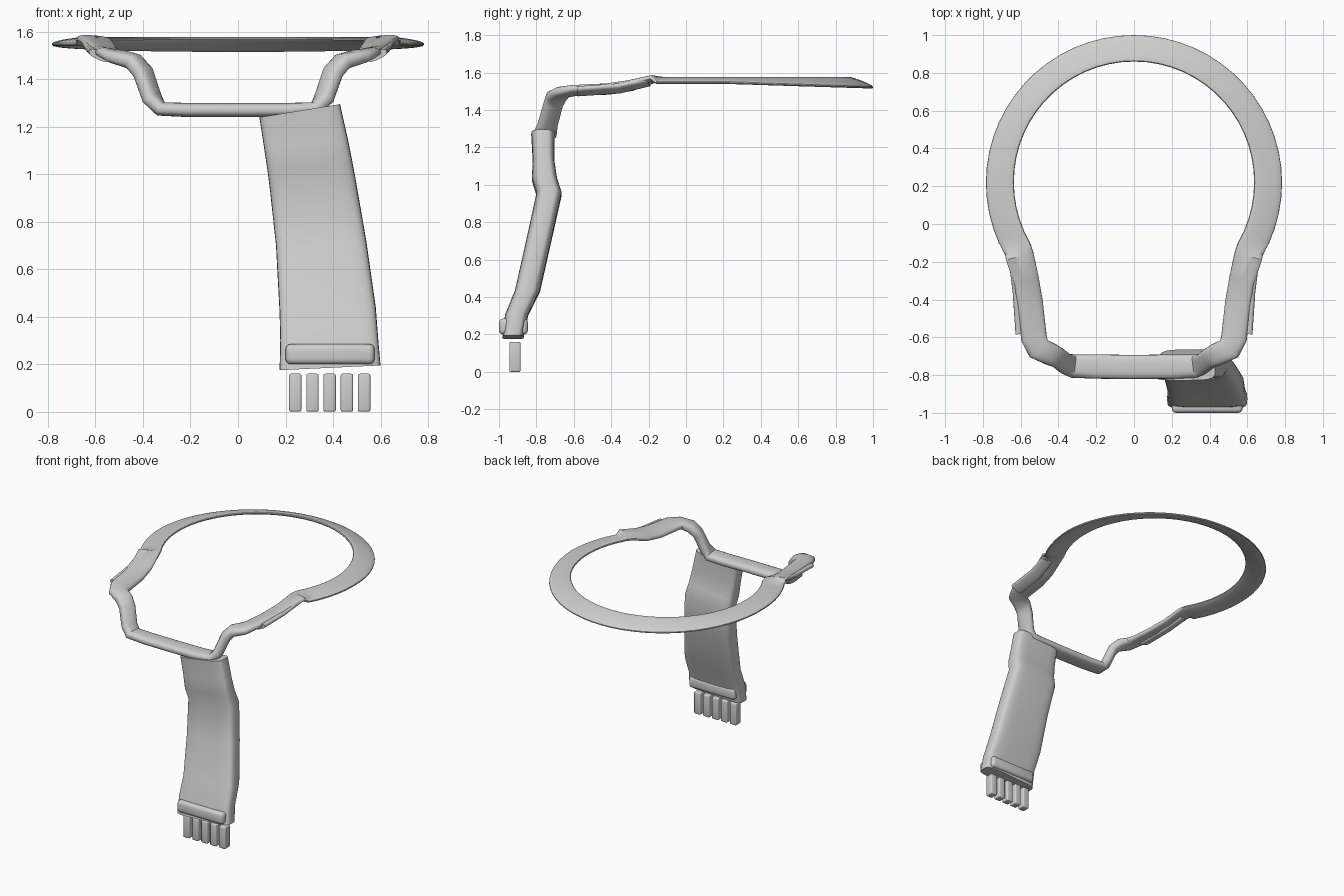
import bpy, bmesh, math
from mathutils import Vector

cube = bpy.data.objects.get("Cube")
if cube:
    bpy.data.objects.remove(cube, do_unlink=True)

wool = bpy.data.materials.new("light_grey_wool")
wool.use_nodes = True
GREY = (0.62, 0.62, 0.61, 1)
wool.diffuse_color = GREY
wool.node_tree.nodes["Principled BSDF"].inputs["Base Color"].default_value = GREY


def finish(name, bm, angle=40):
    bmesh.ops.recalc_face_normals(bm, faces=bm.faces)
    mesh = bpy.data.meshes.new(name)
    bm.to_mesh(mesh)
    bm.free()
    mesh.materials.append(wool)
    obj = bpy.data.objects.new(name, mesh)
    bpy.context.collection.objects.link(obj)
    bpy.ops.object.select_all(action='DESELECT')
    obj.select_set(True)
    bpy.context.view_layer.objects.active = obj
    bpy.ops.object.shade_smooth_by_angle(angle=math.radians(angle))
    return obj


def section(center, side, up, width, thick, power, sides=20):
    """Superellipse cross-section."""
    ring = []
    for i in range(sides):
        a = 2 * math.pi * i / sides
        c, s = math.cos(a), math.sin(a)
        u = math.copysign(abs(c) ** power, c) * width / 2
        v = math.copysign(abs(s) ** power, s) * thick / 2
        ring.append(Vector(center) + side * u + up * v)
    return ring


def loft(name, rings, closed=False):
    bm = bmesh.new()
    loops = [[bm.verts.new(p) for p in ring] for ring in rings]
    n = len(loops[0])
    for k in range(len(loops) if closed else len(loops) - 1):
        a, b = loops[k], loops[(k + 1) % len(loops)]
        for i in range(n):
            j = (i + 1) % n
            bm.faces.new((a[i], a[j], b[j], b[i]))
    if not closed:
        bm.faces.new(loops[0])
        bm.faces.new(loops[-1])
    return finish(name, bm)


def sweep(name, stations, closed=False):
    """Stations: x, y, z, width, thickness, tilt in degrees (outer edge down)."""
    pts = [Vector(s[:3]) for s in stations]
    n, rings = len(pts), []
    for k, (x, y, z, w, t, tilt) in enumerate(stations):
        before = pts[(k - 1) % n] if closed or k else pts[k]
        after = pts[(k + 1) % n] if closed or k < n - 1 else pts[k]
        tan = ((after - pts[k]).normalized() + (pts[k] - before).normalized()).normalized()
        side = tan.cross(Vector((0, 0, 1))).normalized()
        up = side.cross(tan)
        if side.dot(Vector((x, y, 0))) < 0:
            side = -side
        r = math.radians(tilt)
        s2 = side * math.cos(r) - up * math.sin(r)
        u2 = up * math.cos(r) + side * math.sin(r)
        rings.append(section(pts[k], s2, u2, w, t, 0.75))
    return loft(name, rings, closed)


def rounded_box(name, lo, hi, bevel):
    bm = bmesh.new()
    bmesh.ops.create_cube(bm, size=1)
    for v in bm.verts:
        v.co = [(a + b) / 2 + c * (b - a) for a, b, c in zip(lo, hi, v.co)]
    bmesh.ops.bevel(bm, geom=bm.edges[:], offset=bevel, segments=3,
                    profile=0.5, affect='EDGES')
    return finish(name, bm)


# Neck loop: round back, narrowing straps, bends and the low front band
half = []
for i in range(21):
    a = math.radians(90 - 6 * i)
    back = max(0, math.sin(a))
    half.append((0.71 * math.cos(a), 0.22 + 0.71 * math.sin(a),
                 1.558 - 0.012 * back, 0.15, 0.026, 9 + 12 * back))
half += [
    (0.605, -0.17, 1.567, 0.15, 0.035, -5),
    (0.57, -0.30, 1.53, 0.14, 0.042, -14),
    (0.55, -0.42, 1.512, 0.14, 0.045, -14),
    (0.53, -0.60, 1.504, 0.14, 0.05, -10),
    (0.505, -0.66, 1.495, 0.13, 0.06, 0),
    (0.44, -0.69, 1.475, 0.12, 0.07, 0),
    (0.40, -0.71, 1.43, 0.11, 0.07, 0),
    (0.362, -0.74, 1.32, 0.11, 0.07, 0),
    (0.325, -0.752, 1.275, 0.125, 0.062, 0),
    (0.20, -0.755, 1.27, 0.128, 0.06, 0),
    (0, -0.757, 1.27, 0.128, 0.06, 0),
]
mirrored = [(-s[0],) + s[1:] for s in half[-2:0:-1]]
sweep("neck_loop", half + mirrored, closed=True)

# Folded flaps lying under the straps
for label, m in (("left", 1), ("right", -1)):
    sweep(label + "_strap_fold", [
        (m * 0.625, -0.20, 1.55, 0.08, 0.03, -25),
        (m * 0.60, -0.36, 1.515, 0.09, 0.035, -25),
        (m * 0.585, -0.58, 1.50, 0.09, 0.035, -25)])

# Hanging tail: left x, left z, right x, right z, middle y, thickness
tail = [
    (0.09, 1.24, 0.43, 1.295, -0.765, 0.125),
    (0.11, 1.11, 0.462, 1.15, -0.762, 0.115),
    (0.125, 1.01, 0.482, 1.05, -0.757, 0.135),
    (0.135, 0.93, 0.497, 0.97, -0.732, 0.135),
    (0.16, 0.70, 0.54, 0.72, -0.785, 0.135),
    (0.175, 0.42, 0.58, 0.44, -0.848, 0.135),
    (0.178, 0.30, 0.59, 0.31, -0.905, 0.125),
    (0.175, 0.175, 0.60, 0.195, -0.925, 0.115),
]
rings = []
for xa, za, xb, zb, y, t in tail:
    a, b = Vector((xa, y, za)), Vector((xb, y, zb))
    rings.append(section((a + b) / 2, (b - a).normalized(), Vector((0, 1, 0)),
                         (b - a).length, t, 0.45, 32))
loft("hanging_tail", rings)

# Hem bar and fringe
rounded_box("hem_bar", (0.2, -1.0, 0.2), (0.575, -0.845, 0.285), 0.022)
for i in range(5):
    x = 0.241 + 0.0725 * i
    rounded_box(f"fringe_{i + 1}", (x - 0.026, -0.945, 0),
                (x + 0.026, -0.885, 0.16), 0.008)
